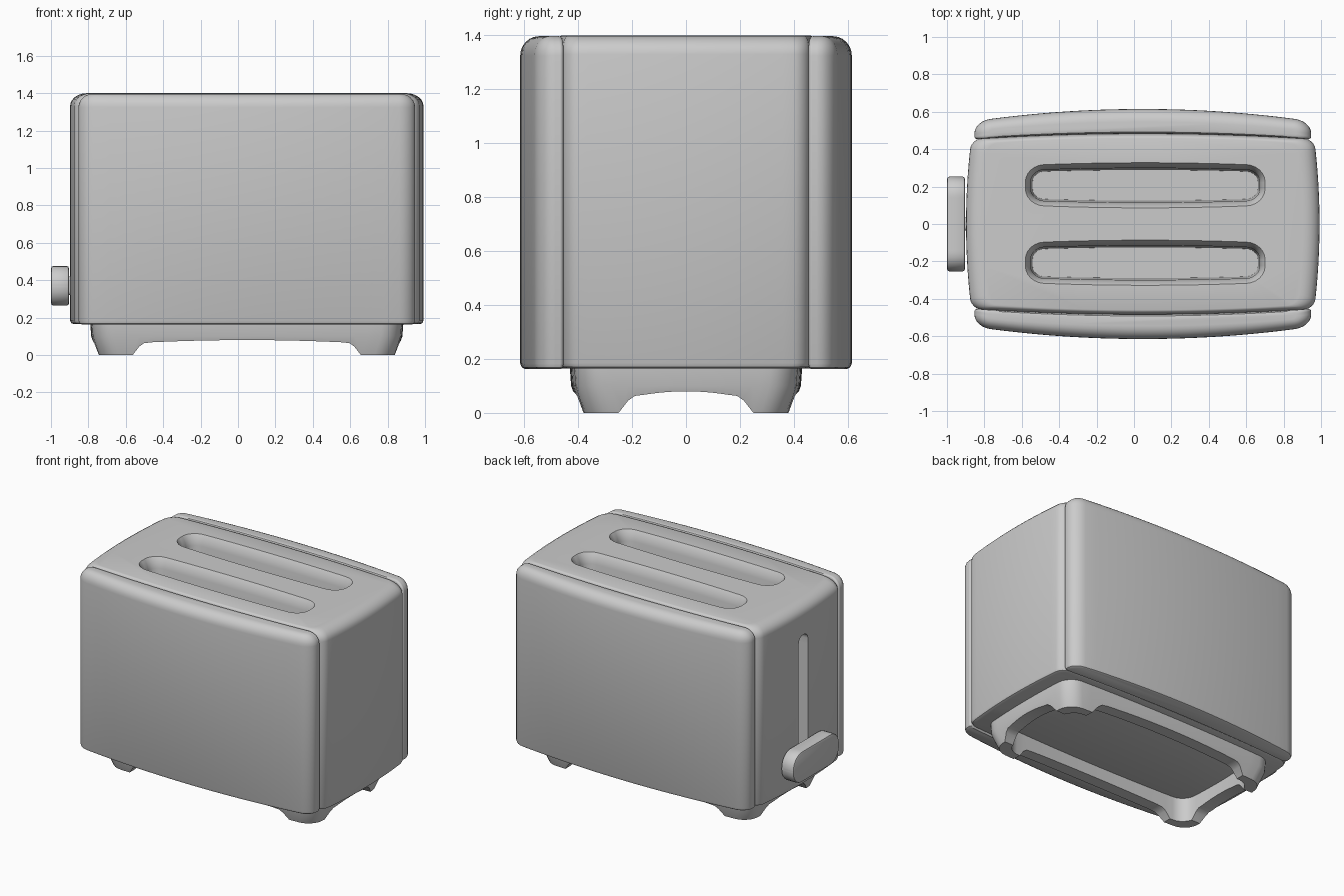
import bpy, bmesh, math
from mathutils import Matrix

if "Cube" in bpy.data.objects:
    bpy.data.objects.remove(bpy.data.objects["Cube"], do_unlink=True)

grey = bpy.data.materials.new("light_grey")
grey.use_nodes = True
grey.diffuse_color = (0.6, 0.6, 0.6, 1)
grey.node_tree.nodes["Principled BSDF"].inputs["Base Color"].default_value = (0.6, 0.6, 0.6, 1)

CX = 0.047                                   # middle of the body in x
SIDEWAYS = Matrix(((0, 0, 1, 0), (1, 0, 0, 0), (0, 1, 0, 0), (0, 0, 0, 1)))  # local z -> world x
UPRIGHT = Matrix(((1, 0, 0, 0), (0, 0, -1, 0), (0, 1, 0, 0), (0, 0, 0, 1)))  # local y -> world z


def rounded(hx, y0, y1, r0, r1, steps=6, cuts=20):
    """Rounded rectangle, counter-clockwise, with its straight sides divided for bending."""
    corners = [(hx - r0, y0 + r0, r0, -90), (hx - r1, y1 - r1, r1, 0),
               (r1 - hx, y1 - r1, r1, 90), (r0 - hx, y0 + r0, r0, 180)]
    pts = []
    for i, (x, y, r, start) in enumerate(corners):
        for k in range(steps + 1):
            a = math.radians(start + 90 * k / steps)
            pts.append((x + r * math.cos(a), y + r * math.sin(a)))
        nx, ny, nr, ns = corners[(i + 1) % 4]
        a = math.radians(ns)
        ex, ey = nx + nr * math.cos(a), ny + nr * math.sin(a)
        px, py = pts[-1]
        pts += [(px + (ex - px) * k / cuts, py + (ey - py) * k / cuts) for k in range(1, cuts)]
    return pts


def barrel(hx, hy, r, bow_x=0.0, bow_y=0.0):
    """Rounded rectangle with outward bowed sides."""
    return [(x * (1 - bow_x * (y / hy) ** 2), y * (1 - bow_y * (x / hx) ** 2))
            for x, y in rounded(hx, -hy, hy, r, r)]


def loft(name, rings, matrix=Matrix()):
    """Skin a list of (height, outline) rings and cap both ends."""
    bm = bmesh.new()
    loops = [[bm.verts.new((x, y, z)) for x, y in pts] for z, pts in rings]
    for a, b in zip(loops, loops[1:]):
        for i in range(len(a)):
            j = (i + 1) % len(a)
            bm.faces.new((a[i], a[j], b[j], b[i]))
    bm.faces.new(loops[0][::-1])
    bm.faces.new(loops[-1])
    bm.transform(matrix)
    bmesh.ops.recalc_face_normals(bm, faces=bm.faces)
    mesh = bpy.data.meshes.new(name)
    bm.to_mesh(mesh)
    bm.free()
    mesh.materials.append(grey)
    obj = bpy.data.objects.new(name, mesh)
    bpy.context.collection.objects.link(obj)
    return obj


def activate(obj):
    bpy.ops.object.select_all(action="DESELECT")
    obj.select_set(True)
    bpy.context.view_layer.objects.active = obj


def cut(obj, cutter):
    activate(obj)
    mod = obj.modifiers.new("cut", "BOOLEAN")
    mod.operation, mod.solver, mod.object = "DIFFERENCE", "EXACT", cutter
    bpy.ops.object.modifier_apply(modifier=mod.name)
    bpy.data.objects.remove(cutter, do_unlink=True)


def smooth(obj, angle=35):
    activate(obj)
    bpy.ops.object.shade_smooth_by_angle(angle=math.radians(angle))


def arc_steps(count=6):
    """(inset, rise) fractions of a quarter round."""
    angles = [math.pi / 2 * k / count for k in range(count + 1)]
    return [(1 - math.cos(a), math.sin(a)) for a in angles]


BOTTOM, TOP = 0.165, 1.4

# Middle body, bowed at the ends
def core_ring(sx, sy):
    return barrel(0.945 - sx, 0.485 - sy, 0.06, 0.03, 0.06)

rings = [(BOTTOM, core_ring(0.02, 0.02)), (BOTTOM + 0.006, core_ring(0.006, 0.006)),
         (BOTTOM + 0.02, core_ring(0, 0))]
rings += [(TOP - 0.07 + 0.07 * b, core_ring(0.09 * a, 0.025 * a)) for a, b in arc_steps()]
core = loft("middle_body", rings, Matrix.Translation((CX, 0, 0)))

# Two bread slots with rounded lips
for side in (-1, 1):
    def slot_ring(s):
        return barrel(0.642 - s, 0.122 - s, 0.1 - s, 0.0, 0.12)
    cutter = loft("slot_cutter", [(0.7, slot_ring(0.04)), (1.33, slot_ring(0.03)),
                                  (1.36, slot_ring(0.022)), (1.385, slot_ring(0.011)),
                                  (1.402, slot_ring(0))],
                  Matrix.Translation((0.06, side * 0.207, 0)))
    cut(core, cutter)

# Lever groove in the end
groove = barrel(0.05, 0.45, 0.045)
cut(core, loft("groove_cutter", [(-1.0, groove), (-0.82, groove)],
               Matrix.Translation((0, 0, 0.75)) @ SIDEWAYS))
smooth(core)

# Curved front and back shells
def shell_ring(sx, s_out, s_in):
    pts = rounded(0.9 - sx, 0.483 + s_in, 0.615 - s_out, 0.018, max(0.085 - s_out, 0.02))
    return [(x, y - (x / 0.9) ** 2 * (0.03 + 0.035 * (y - 0.483) / 0.132)) for x, y in pts]

for name, turn in (("back_shell", 0), ("front_shell", math.pi)):
    rings = [(BOTTOM - 0.003, shell_ring(0.02, 0.02, 0.01)),
             (BOTTOM + 0.004, shell_ring(0.006, 0.006, 0.003)),
             (BOTTOM + 0.018, shell_ring(0, 0, 0))]
    rings += [(TOP - 0.075 + 0.072 * b, shell_ring(0.08 * a, 0.07 * a, 0.016 * a ** 2))
              for a, b in arc_steps()]
    smooth(loft(name, rings, Matrix.Translation((CX, 0, 0)) @ Matrix.Rotation(turn, 4, "Z")))

# Lever handle and its stem
def handle_ring(s):
    return barrel(0.253 - s, 0.106 - s, 0.098 - s)

place = Matrix.Translation((0, 0, 0.37)) @ SIDEWAYS
smooth(loft("lever_handle", [(-1.0, handle_ring(0.014)), (-0.996, handle_ring(0.004)),
                             (-0.988, handle_ring(0)), (-0.915, handle_ring(0)),
                             (-0.907, handle_ring(0.004)), (-0.904, handle_ring(0.012))], place))
stem = barrel(0.035, 0.05, 0.02)
smooth(loft("lever_stem", [(-0.92, stem), (-0.81, stem)], place))

# Base frame, hollow, with arches that leave four tapered feet
def base_ring(s):
    return barrel(0.838 - s, 0.432 - s, 0.1, 0.02, 0.05)

base = loft("base_with_feet", [(0, base_ring(0.04)), (0.1, base_ring(0.006)),
                               (0.18, base_ring(0))], Matrix.Translation((CX, 0, 0)))
inner = barrel(0.735, 0.335, 0.09, 0.02, 0.05)
cut(base, loft("hollow_cutter", [(-0.1, inner), (0.3, inner)], Matrix.Translation((CX, 0, 0))))

def arch(half, bend):
    """Arch outline: sloped foot sides, then a shallow vault."""
    side = [(half + 0.04, -0.04), (half, 0), (half - 0.035, 0.045), (half - 0.06, 0.063)]
    vault = [((half - 0.1) * k / 8, 0.08 - bend * (k / 8) ** 2) for k in range(8, -9, -1)]
    return side + vault + [(-x, z) for x, z in reversed(side)]

for half, spin, shift in ((0.61, 0, CX), (0.25, math.pi / 2, 0)):
    profile = arch(half, 0.012)
    cut(base, loft("arch_cutter", [(-1.2, profile), (1.2, profile)],
                   Matrix.Translation((shift, 0, 0)) @ Matrix.Rotation(spin, 4, "Z") @ UPRIGHT))
smooth(base, 30)
